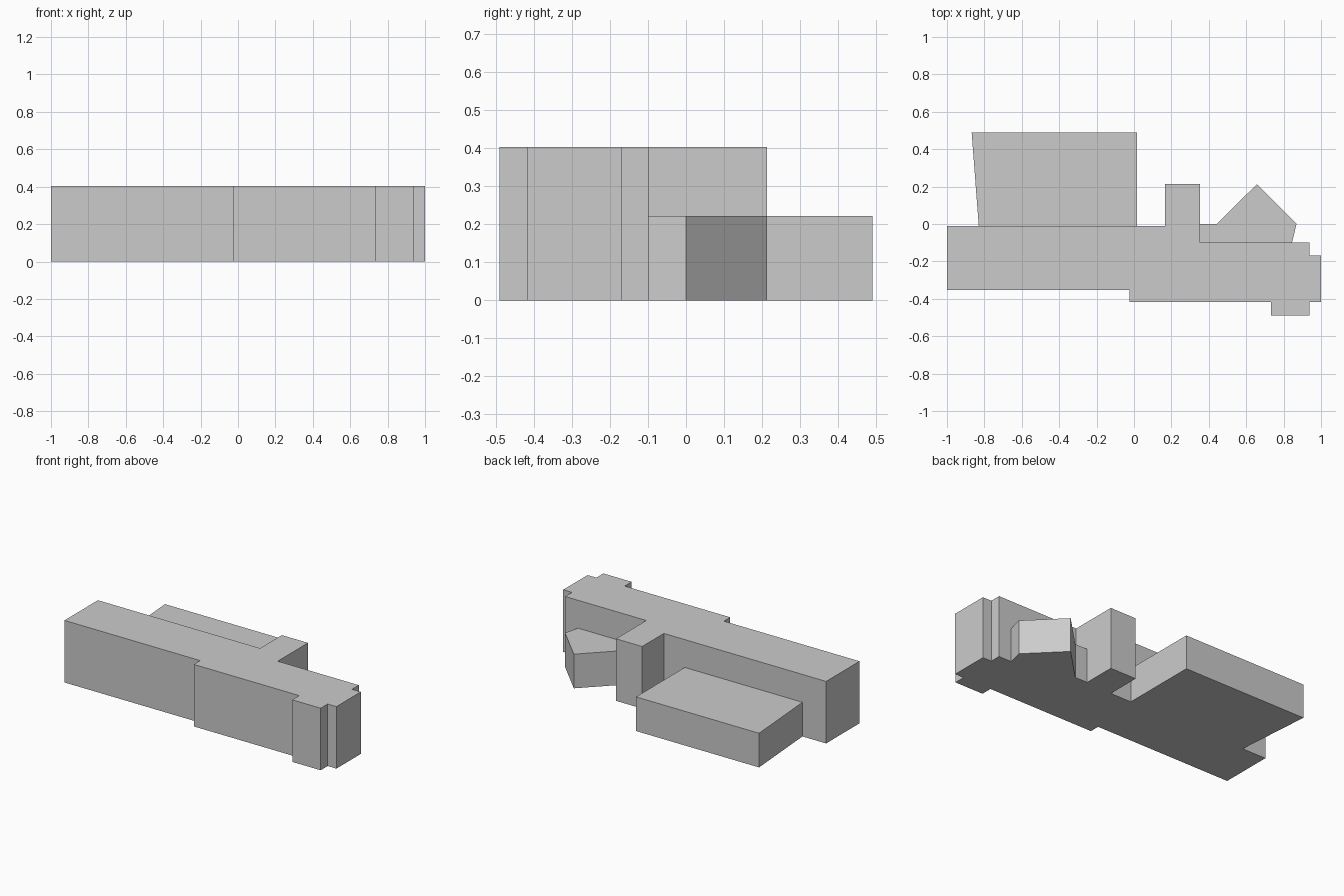
import bpy
import bmesh

cube = bpy.data.objects.get("Cube")
if cube:
    bpy.data.objects.remove(cube, do_unlink=True)

# Single wall and roof colour
grey = bpy.data.materials.new("plain_grey")
grey.use_nodes = True
colour = (0.6, 0.6, 0.6, 1)
grey.diffuse_color = colour
grey.node_tree.nodes["Principled BSDF"].inputs["Base Color"].default_value = colour


def block(name, outline, height):
    """Extrude a counter-clockwise floor plan up from the ground."""
    bm = bmesh.new()
    base = bm.faces.new([bm.verts.new((x, y, 0)) for x, y in outline])
    top = bmesh.ops.extrude_face_region(bm, geom=[base], use_keep_orig=True)
    verts = [v for v in top["geom"] if isinstance(v, bmesh.types.BMVert)]
    bmesh.ops.translate(bm, verts=verts, vec=(0, 0, height))
    bmesh.ops.recalc_face_normals(bm, faces=bm.faces)
    mesh = bpy.data.meshes.new(name)
    bm.to_mesh(mesh)
    bm.free()
    mesh.materials.append(grey)
    obj = bpy.data.objects.new(name, mesh)
    bpy.context.collection.objects.link(obj)
    return obj


TALL, LOW = 0.403, 0.222

# Long main building with stepped front, end bay and rear stair block
block("main_building", [
    (-1, -0.353), (-0.025, -0.353), (-0.025, -0.418), (0.733, -0.418),
    (0.733, -0.49), (0.937, -0.49), (0.937, -0.418), (1, -0.418),
    (1, -0.168), (0.937, -0.168), (0.937, -0.098), (0.354, -0.098),
    (0.354, 0.213), (0.166, 0.213), (0.166, -0.01), (-1, -0.01),
], TALL)

# Low rear hall with one slanted side
block("rear_hall", [
    (-0.83, -0.01), (0.016, -0.01), (0.016, 0.49), (-0.868, 0.49),
], LOW)

# Low rear annex with a pointed plan
block("pointed_annex", [
    (0.354, -0.098), (0.845, -0.098), (0.869, 0.0),
    (0.657, 0.213), (0.443, 0.0), (0.354, 0.0),
], LOW)
